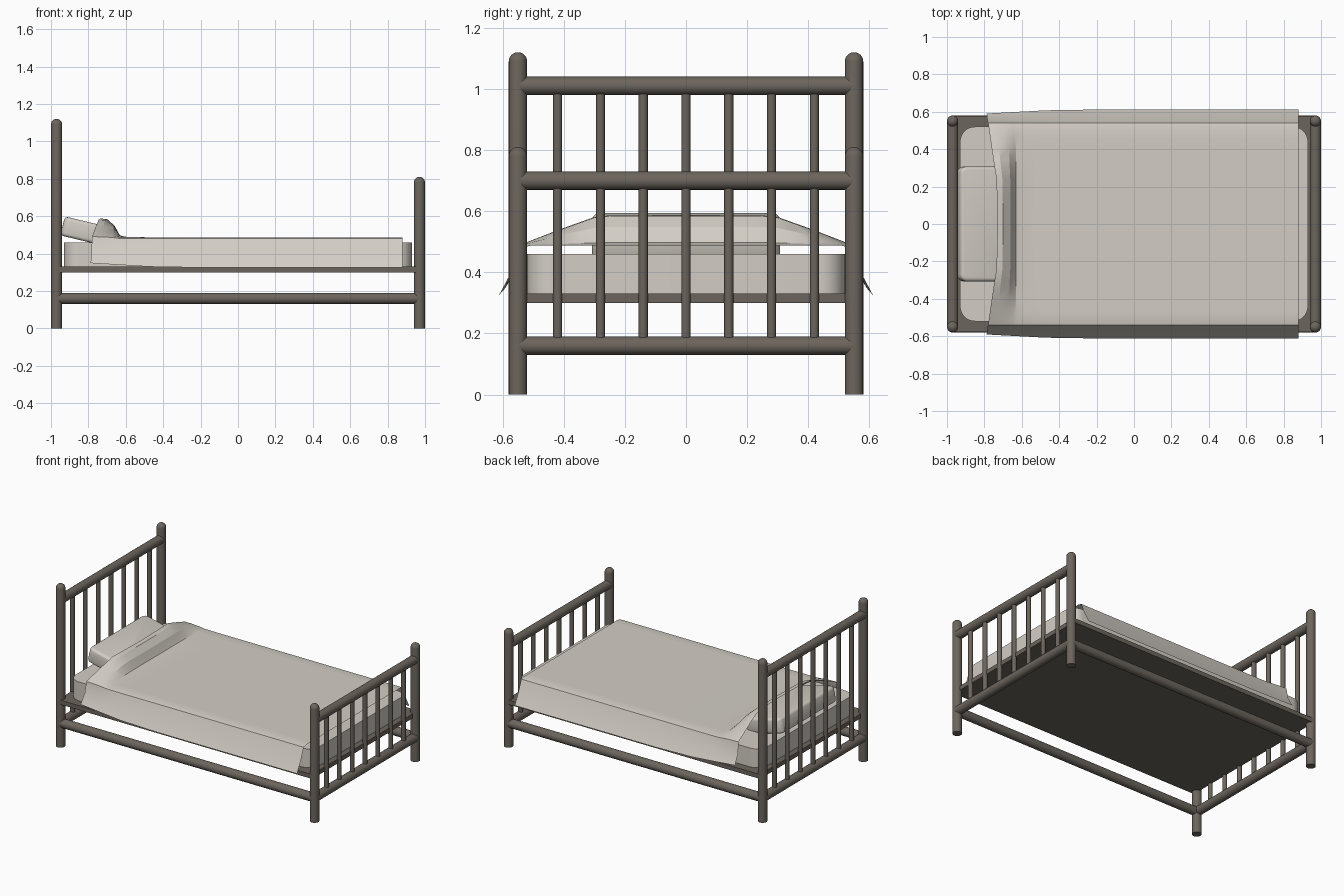
import bpy, bmesh, math
from mathutils import Vector, Matrix

if "Cube" in bpy.data.objects:
    bpy.data.objects.remove(bpy.data.objects["Cube"])


def material(name, rgb):
    m = bpy.data.materials.new(name)
    m.diffuse_color = (*rgb, 1)
    m.use_nodes = True
    m.node_tree.nodes["Principled BSDF"].inputs["Base Color"].default_value = m.diffuse_color
    return m


METAL = material("dark warm grey", (0.15, 0.13, 0.11))
LINEN = material("pale linen", (0.65, 0.615, 0.56))


def finish(name, bm, mat, angle=40):
    bmesh.ops.recalc_face_normals(bm, faces=bm.faces)
    me = bpy.data.meshes.new(name)
    bm.to_mesh(me)
    bm.free()
    me.materials.append(mat)
    ob = bpy.data.objects.new(name, me)
    bpy.context.collection.objects.link(ob)
    bpy.ops.object.select_all(action='DESELECT')
    ob.select_set(True)
    bpy.context.view_layer.objects.active = ob
    bpy.ops.object.shade_smooth_by_angle(angle=math.radians(angle))
    return ob


def rod(name, a, b, r, dome=False, sides=24):
    """Round bar from a to b, optionally with a domed far end."""
    a, b = Vector(a), Vector(b)
    length = (b - a).length
    prof = [(r, 0)]
    if dome:
        prof += [(r * math.cos(t * math.pi / 16), length - r + r * math.sin(t * math.pi / 16)) for t in range(8)]
    else:
        prof.append((r, length))
    rot = (b - a).to_track_quat('Z', 'Y').to_matrix()
    bm = bmesh.new()
    rings = [[bm.verts.new(a + rot @ Vector((p * math.cos(2 * math.pi * i / sides),
                                             p * math.sin(2 * math.pi * i / sides), z)))
              for i in range(sides)] for p, z in prof]
    for lo, hi in zip(rings, rings[1:]):
        for i in range(sides):
            j = (i + 1) % sides
            bm.faces.new((lo[i], lo[j], hi[j], hi[i]))
    bm.faces.new(rings[0])
    if dome:
        tip = bm.verts.new(b)
        for i in range(sides):
            bm.faces.new((rings[-1][i], rings[-1][(i + 1) % sides], tip))
    else:
        bm.faces.new(rings[-1])
    return finish(name, bm, METAL)


def box(lo, hi):
    bm = bmesh.new()
    bmesh.ops.create_cube(bm, size=1)
    lo, hi = Vector(lo), Vector(hi)
    bmesh.ops.scale(bm, vec=hi - lo, verts=bm.verts)
    bmesh.ops.translate(bm, vec=(lo + hi) / 2, verts=bm.verts)
    return bm


def lerp(points, x):
    """Piecewise linear lookup."""
    for (x0, y0), (x1, y1) in zip(points, points[1:]):
        if x <= x1:
            return y0 + (y1 - y0) * max(0, (x - x0) / (x1 - x0))
    return points[-1][1]


# Headboard and footboard: posts, rails and spindles
PX, PY = 0.97, 0.55
for end, x, top, rail_z in (("head", -PX, 1.12, 1.01), ("foot", PX, 0.81, 0.70)):
    for side, y in (("front", -PY), ("back", PY)):
        rod(f"{end}_{side}_post", (x, y, 0), (x, y, top), 0.03, dome=True)
    rod(f"{end}_top_rail", (x, -PY, rail_z), (x, PY, rail_z), 0.03)
    rod(f"{end}_bottom_rail", (x, -PY, 0.16), (x, PY, 0.16), 0.03)
    for i in range(-3, 4):
        rod(f"{end}_spindle_{i + 4}", (x, i * 0.14, 0.16), (x, i * 0.14, rail_z), 0.015, sides=16)

# Side rails and platform
for side, y in (("front", -PY), ("back", PY)):
    rod(f"{side}_side_rail", (-PX, y, 0.16), (PX, y, 0.16), 0.03)
finish("platform", box((-0.97, -0.578, 0.30), (0.97, 0.578, 0.33)), METAL)

# Mattress with rounded upright corners
bm = box((-0.93, -0.52, 0.33), (0.93, 0.52, 0.46))
upright = [e for e in bm.edges if abs(e.verts[0].co.z - e.verts[1].co.z) > 0.05]
bmesh.ops.bevel(bm, geom=upright, offset=0.08, segments=8, profile=0.5, affect='EDGES')
finish("mattress", bm, LINEN)

# Pillow, softened and leaning down from the headboard
bm = box((-0.145, -0.307, -0.052), (0.145, 0.307, 0.052))
upright = [e for e in bm.edges if abs(e.verts[0].co.z - e.verts[1].co.z) > 0.05]
bmesh.ops.bevel(bm, geom=upright, offset=0.035, segments=4, profile=0.5, affect='EDGES')
rims = [e for e in bm.edges if e.verts[0].co.z * e.verts[1].co.z > 0]
bmesh.ops.bevel(bm, geom=rims, offset=0.018, segments=3, profile=0.5, affect='EDGES')
bmesh.ops.transform(bm, matrix=Matrix.Translation((-0.797, 0, 0.514)) @ Matrix.Rotation(math.radians(13.5), 4, 'Y'),
                    verts=bm.verts)
finish("pillow", bm, LINEN)

# Blanket: thin sheet with flared sides, lifted over the pillow at the head
half = [(0, 0.487), (0.15, 0.487), (0.24, 0.487), (0.30, 0.487), (0.35, 0.487), (0.40, 0.487),
        (0.46, 0.487), (0.51, 0.487), (0.54, 0.48), (0.572, 0.40), (0.612, 0.325)]
section = [(-y, z) for y, z in half[:0:-1]] + half
hem_x = [(0, -0.73), (0.24, -0.735), (0.30, -0.745), (0.40, -0.76), (0.54, -0.78), (0.612, -0.788)]
lift_y = [(0, 0.1), (0.24, 0.1), (0.30, 0.094), (0.40, 0.058), (0.51, 0.016), (0.54, 0.01), (0.612, 0.024)]
lift_t = [(0, 1), (0.3, 0.97), (0.7, 0.62), (0.9, 0.25), (1.0, 0.1), (1.25, 0.03), (2.0, 0)]
steps = [0, 0.3, 0.7, 0.9, 1.0, 1.25, 2.0]
bm = bmesh.new()
rows = []
for t in steps + ["mid", "foot"]:
    row = []
    for y, z in section:
        ay = abs(y)
        x0 = lerp(hem_x, ay)
        if t == "mid":
            x, lift = -0.2, 0
        elif t == "foot":
            x, lift = 0.88, 0
        else:
            x = x0 + t * (-0.63 - x0)
            lift = lerp(lift_y, ay) * lerp(lift_t, t)
            if ay > 0.54:  # sides hang straighter near the head
                y *= 1 - 0.035 * (1 - t / 2.5)
                lift = lerp(lift_y, ay) * (1 - t / 2.5)
        row.append(bm.verts.new((x, y, z + lift)))
    rows.append(row)
for a, b in zip(rows, rows[1:]):
    for i in range(len(section) - 1):
        bm.faces.new((a[i], b[i], b[i + 1], a[i + 1]))
blanket = finish("blanket", bm, LINEN, 20)
if blanket.data.polygons[len(blanket.data.polygons) // 2].normal.z < 0:
    blanket.data.flip_normals()
